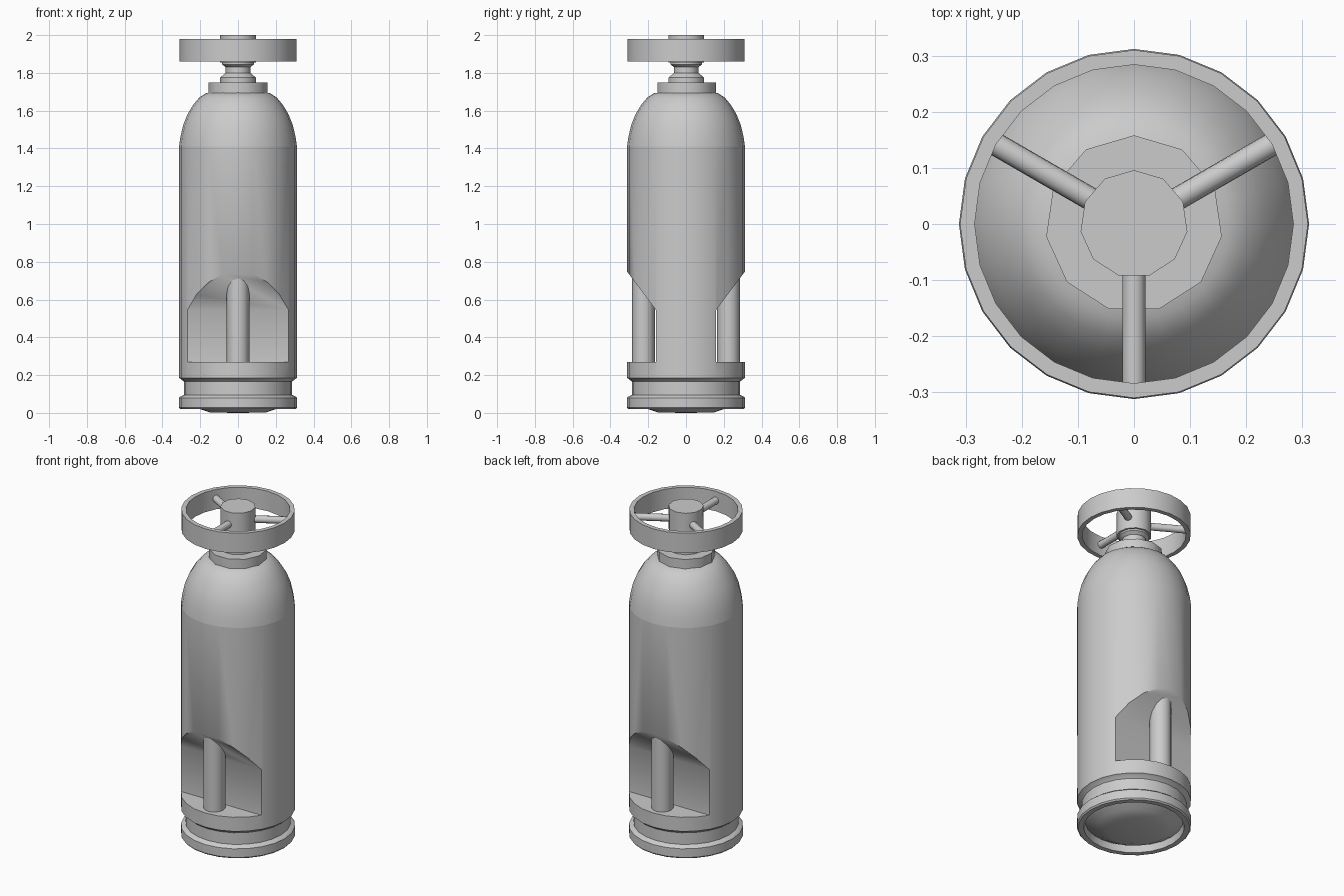
import bpy
import bmesh
from math import sin, cos, pi, radians
from mathutils import Vector

cube = bpy.data.objects.get("Cube")
if cube:
    bpy.data.objects.remove(cube, do_unlink=True)

GREY = (0.6, 0.6, 0.6, 1)
metal = bpy.data.materials.new("plain grey")
metal.use_nodes = True
metal.diffuse_color = GREY
metal.node_tree.nodes["Principled BSDF"].inputs["Base Color"].default_value = GREY


def finish(name, bm, smooth=True):
    bmesh.ops.recalc_face_normals(bm, faces=bm.faces[:])
    mesh = bpy.data.meshes.new(name)
    bm.to_mesh(mesh)
    bm.free()
    mesh.materials.append(metal)
    obj = bpy.data.objects.new(name, mesh)
    bpy.context.collection.objects.link(obj)
    if smooth:
        shade(obj)
    return obj


def shade(obj):
    bpy.ops.object.select_all(action="DESELECT")
    obj.select_set(True)
    bpy.context.view_layer.objects.active = obj
    bpy.ops.object.shade_smooth_by_angle(angle=radians(40))


def lathe(name, profile, sides, closed=False, smooth=True):
    """Turn (radius, height) points around z; cap the ends unless the loop closes."""
    bm = bmesh.new()
    rings = []
    for r, z in profile:
        angles = [pi / 2 + 2 * pi * i / sides for i in range(sides)]
        rings.append([bm.verts.new((r * cos(a), r * sin(a), z)) for a in angles])
    pairs = list(zip(rings, rings[1:]))
    if closed:
        pairs.append((rings[-1], rings[0]))
    else:
        bm.faces.new(rings[0])
        bm.faces.new(rings[-1])
    for low, high in pairs:
        for i in range(sides):
            j = (i + 1) % sides
            bm.faces.new((low[i], low[j], high[j], high[i]))
    return finish(name, bm, smooth)


def rod(name, start, end, radius, sides=11):
    start, end = Vector(start), Vector(end)
    axis = end - start
    obj = lathe(name, [(radius, 0), (radius, axis.length)], sides)
    obj.location = start
    obj.rotation_euler = axis.to_track_quat("Z", "Y").to_euler()
    return obj


def recess_cutter(side):
    """Notch with a flat floor, upright wall and slanted roof."""
    bm = bmesh.new()
    outline = [(0.16, 0.27), (0.16, 0.545), (0.40, 0.865), (0.40, 0.27)]
    face = bm.faces.new([bm.verts.new((-0.5, side * y, z)) for y, z in outline])
    grown = bmesh.ops.extrude_face_region(bm, geom=[face])
    verts = [v for v in grown["geom"] if isinstance(v, bmesh.types.BMVert)]
    bmesh.ops.translate(bm, verts=verts, vec=(1, 0, 0))
    obj = finish("recess_cutter", bm, smooth=False)
    obj.hide_render = True
    return obj


# Main body with grooved base and bulging underside
body = lathe("body", [
    (0.03, 0), (0.15, 0.003), (0.20, 0.02), (0.268, 0.06), (0.275, 0.02),
    (0.305, 0.02), (0.312, 0.028), (0.312, 0.08), (0.303, 0.088), (0.287, 0.095),
    (0.287, 0.165), (0.303, 0.18), (0.312, 0.185), (0.312, 1.41)], 24, smooth=False)

# Recesses at front and back
cutters = [recess_cutter(side) for side in (-1, 1)]
for cutter in cutters:
    cut = body.modifiers.new("recess", "BOOLEAN")
    cut.operation = "DIFFERENCE"
    cut.solver = "EXACT"
    cut.object = cutter
bpy.context.view_layer.objects.active = body
for name in [m.name for m in body.modifiers]:
    bpy.ops.object.select_all(action="DESELECT")
    body.select_set(True)
    with bpy.context.temp_override(object=body, active_object=body):
        bpy.ops.object.modifier_apply(modifier=body.modifiers[0].name)
for cutter in cutters:
    bpy.data.objects.remove(cutter, do_unlink=True)
shade(body)

# Upright rods standing in the recesses
for label, y in (("front", -0.225), ("back", 0.225)):
    rod(label + "_rod", (0, y, 0.26), (0, y, 0.72), 0.06, 12)

# Rounded shoulder, collar and neck
lathe("shoulder", [(0.312, 1.41), (0.305, 1.46), (0.29, 1.525), (0.268, 1.58),
                   (0.238, 1.63), (0.205, 1.67), (0.17, 1.692), (0.12, 1.70)], 24)
lathe("collar", [(0.158, 1.68), (0.158, 1.75)], 11)
lathe("neck", [(0.096, 1.74), (0.096, 1.775), (0.066, 1.80), (0.066, 1.83),
               (0.085, 1.845), (0.085, 1.86)], 11)

# Hand wheel: hub, rim and three spokes
lathe("wheel_hub", [(0.096, 1.855), (0.096, 2.0)], 11)
lathe("wheel_rim", [(0.31, 1.86), (0.31, 1.98), (0.284, 1.98), (0.284, 1.86)],
      24, closed=True)
for number, degrees in enumerate((30, 150, 270), 1):
    a = radians(degrees)
    rod(f"wheel_spoke_{number}", (0.07 * cos(a), 0.07 * sin(a), 1.925),
        (0.295 * cos(a), 0.295 * sin(a), 1.925), 0.021)
